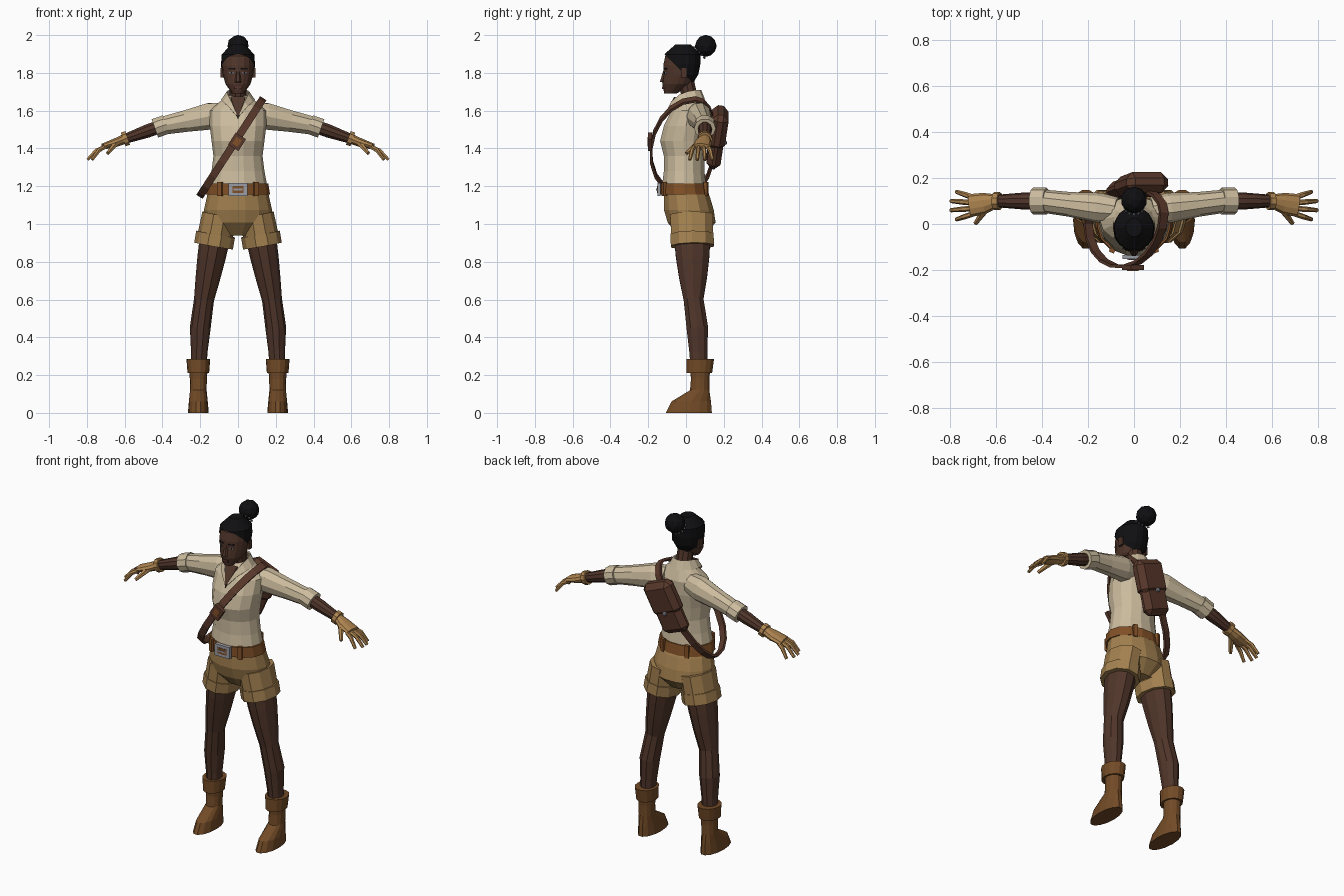
import bpy, bmesh, math
from mathutils import Vector, Matrix, Euler

default_cube = bpy.data.objects.get("Cube")
if default_cube:
    bpy.data.objects.remove(default_cube, do_unlink=True)


def material(name, red, green, blue):
    mat = bpy.data.materials.new(name)
    mat.use_nodes = True
    mat.diffuse_color = (red, green, blue, 1)
    shader = next(node for node in mat.node_tree.nodes if node.type == "BSDF_PRINCIPLED")
    shader.inputs["Base Color"].default_value = mat.diffuse_color
    return mat


def vec(x, y, z):
    return Vector((x, y, z))


SKIN = material("dark skin", .08, .036, .023)
LIPS = material("lip brown", .1, .035, .03)
HAIR = material("black hair", .005, .005, .006)
SHIRT = material("cream cloth", .6, .5, .34)
SHORTS = material("khaki cloth", .37, .22, .08)
GLOVE = material("tan leather", .42, .23, .08)
BOOT = material("boot brown", .17, .07, .02)
BELT = material("belt brown", .22, .08, .02)
STRAP = material("bag brown", .1, .04, .024)
SILVER = material("silver", .33, .34, .38)
X, Y, Z = vec(1, 0, 0), vec(0, 1, 0), vec(0, 0, 1)


def finish(name, mat, bm, mirror=False, thickness=0):
    """Turn a bmesh into a flat shaded object."""
    bmesh.ops.recalc_face_normals(bm, faces=bm.faces[:])
    mesh = bpy.data.meshes.new(name)
    bm.to_mesh(mesh)
    bm.free()
    mesh.materials.append(mat)
    part = bpy.data.objects.new(name, mesh)
    bpy.context.scene.collection.objects.link(part)
    if mirror:
        part.modifiers.new("mirror", "MIRROR")
    if thickness:
        part.modifiers.new("thickness", "SOLIDIFY").thickness = thickness
    return part


def bridge(rings, closed=False):
    """Join point loops into a tube with capped ends, or into an endless band."""
    bm = bmesh.new()
    loops = [[bm.verts.new(point) for point in ring] for ring in rings]
    following = loops[1:] + loops[:1] if closed else loops[1:]
    for low, high in zip(loops, following):
        for i in range(len(low)):
            bm.faces.new((low[i - 1], low[i], high[i], high[i - 1]))
    if not closed:
        bm.faces.new(loops[0])
        bm.faces.new(loops[-1])
    return bm


def loft(points, widths, depths, sides, side=X, axis=None):
    """Elliptical rings that follow the points, or stay square to the axis."""
    rings = []
    last = len(points) - 1
    for i, (point, width, depth) in enumerate(zip(points, widths, depths)):
        along = axis or (points[min(i + 1, last)] - points[max(i - 1, 0)]).normalized()
        across = (side - along * side.dot(along)).normalized()
        normal = along.cross(across)
        angles = [math.tau * k / sides for k in range(sides)]
        rings.append([point + across * width * math.cos(a) + normal * depth * math.sin(a)
                      for a in angles])
    return bridge(rings)


def trunk(bottom, top, widths, fronts, backs, x=0, grow=0, sides=14):
    """Level rings at even heights; fronts and backs are reaches to either side of y = 0."""
    step = (top - bottom) / (len(widths) - 1)
    points = [vec(x, (back - front) / 2, bottom + i * step)
              for i, (front, back) in enumerate(zip(fronts, backs))]
    depths = [(front + back) / 2 + grow for front, back in zip(fronts, backs)]
    return loft(points, [width + grow for width in widths], depths, sides, axis=Z)


def limbs(name, mat, points, widths, depths=None, side=X, sides=10):
    return finish(name, mat, loft(points, widths, depths or widths, sides, side), mirror=True)


def bands(name, mat, start, end, span, width, depth, side=X):
    """A short collar around a limb, placed by its share of the way from start to end."""
    points = [start.lerp(end, share) for share in span]
    return limbs(name, mat, points, [width] * 2, [depth] * 2, side)


def box(name, mat, centre, size, turn=(0, 0, 0), mirror=False):
    bm = bmesh.new()
    bmesh.ops.create_cube(bm, size=1, matrix=Matrix.LocRotScale(centre, Euler(turn), Vector(size)))
    return finish(name, mat, bm, mirror)


def ball(name, mat, centre, radius, detail=1):
    bm = bmesh.new()
    bmesh.ops.create_icosphere(bm, subdivisions=detail, radius=radius,
                               matrix=Matrix.Translation(centre))
    return finish(name, mat, bm)


# Head, with hair cut from a slightly larger copy along the hairline
skull = dict(widths=(.03, .066, .08, .084, .08, .03),
             fronts=(.115, .125, .12, .12, .11, .05),
             backs=(-.05, .03, .06, .07, .07, .02), sides=16)
finish("head", SKIN, trunk(1.69, 1.94, **skull))
hair = trunk(1.69, 1.95, grow=.006, **skull)
bmesh.ops.bisect_plane(hair, geom=hair.verts[:] + hair.edges[:] + hair.faces[:],
                       plane_co=vec(0, -.1, 1.885), plane_no=Y + Z, clear_inner=True)
finish("hair", HAIR, hair)
finish("neck", SKIN, loft([vec(0, .03, 1.62), vec(0, 0, 1.76)], [.045] * 2, [.045] * 2, 10, axis=Z))

# Hair bun with a ring of beads
bun = vec(0, .105, 1.943)
ball("hair_bun", HAIR, bun, .058, detail=2)
tie = bun - (Y + Z) * .035
for k in range(12):
    angle = math.tau * k / 12
    offset = X * math.cos(angle) + (Z - Y).normalized() * math.sin(angle)
    ball("hair_bead", SILVER, tie + offset * .04, .006)

# Face
finish("nose", SKIN, loft([vec(0, -.125, 1.75), vec(0, -.11, 1.82)], (.018, .008), (.016, .008), 6))
box("ears", SKIN, vec(.085, -.01, 1.8), (.014, .03, .05), mirror=True)
eye = vec(.033, -.11, 1.8)
slant = (0, 0, .35)
box("eyes", SILVER, eye, (.022, .008, .008), slant, mirror=True)
box("pupils", HAIR, eye - Y * .002, (.009, .008, .009), slant, mirror=True)
box("eyebrows", HAIR, eye + Z * .022, (.035, .008, .006), slant, mirror=True)
box("mouth", LIPS, vec(0, -.122, 1.722), (.036, .009, .014))

# Shirt body and open neckline
finish("shirt_body", SHIRT, trunk(1.2, 1.68,
                                  widths=(.155, .14, .13, .14, .15, .15, .06),
                                  fronts=(.13, .12, .12, .14, .12, .08, .02),
                                  backs=(.11, .1, .1, .11, .12, .12, .09)))
neckline = bmesh.new()
corners = vec(.04, -.055, 1.67), vec(-.04, -.055, 1.67), vec(0, -.12, 1.555)
neckline.faces.new([neckline.verts.new(corner) for corner in corners])
finish("open_neckline", SKIN, neckline, thickness=.008)

# Collar sweeps from the nape round to the point of the neckline
collar = bmesh.new()
previous = None
for k in range(7):
    share = k / 6.2
    sine, cosine = math.sin(math.pi * share), math.cos(math.pi * share)
    height = 1.71 - .15 * share ** 4
    upper = vec(.06 * sine, .01 + .07 * cosine - .06 * share ** 3, height)
    lower = vec(.09 * sine, .01 + .09 * cosine - .04 * share ** 3, height - .05 * (1 - share ** 3))
    pair = [collar.verts.new(upper), collar.verts.new(lower)]
    if previous:
        collar.faces.new(previous + pair[::-1])
    previous = pair
finish("collar", SHIRT, collar, mirror=True, thickness=.008)

# Arms
shoulder, elbow = vec(.15, .07, 1.57), vec(.4, .1, 1.52)
wrist, knuckles = vec(.6, .1, 1.45), vec(.7, .08, 1.41)
limbs("sleeves", SHIRT, [shoulder.lerp(elbow, -.3), shoulder, shoulder.lerp(elbow, .5), elbow],
      (.055, .066, .054, .05), (.06, .074, .06, .05), side=Y)
bands("sleeve_cuffs", SHIRT, elbow, wrist, (-.1, .2), .058, .054, side=Y)
limbs("forearms", SKIN, [elbow, elbow.lerp(wrist, .4), wrist], (.036, .037, .027), side=Y)

# Gloves with four spread fingers and a thumb
bands("glove_cuffs", GLOVE, elbow, wrist, (.92, 1.04), .04, .04, side=Y)
limbs("hands", GLOVE, [wrist, wrist.lerp(knuckles, .5), knuckles + X * .015],
      (.03, .046, .05), (.027, .024, .017), side=Y)
for k, finger in enumerate(("index", "middle", "ring", "little")):
    spread = k - 1.5
    root = knuckles + Y * spread * .024
    tip = knuckles + vec(.1 - .012 * spread ** 2, .04 * spread, -.07)
    limbs(finger + "_fingers", GLOVE, [root, root.lerp(tip, .5) + Z * .015, tip],
          (.012, .012, .009), side=Y, sides=6)
thumb = wrist.lerp(knuckles, .4) - Y * .02
limbs("thumbs", GLOVE, [thumb, thumb + vec(.05, -.07, -.06)], (.018, .01), side=Y, sides=6)

# Shorts
hip, knee = vec(.1, .03, 1.05), vec(.18, .04, .6)
calf, ankle = vec(.2, .06, .45), vec(.21, .07, .2)
finish("shorts_hips", SHORTS, trunk(.94, 1.21,
                                    widths=(.09, .18, .18, .165, .15),
                                    fronts=(.04, .1, .12, .12, .12),
                                    backs=(.1, .16, .15, .13, .1)))
limbs("shorts_legs", SHORTS, [hip, hip.lerp(knee, .3)], (.09, .095), (.12, .115))
bands("shorts_hems", SHORTS, hip, knee, (.23, .37), .104, .12)

# Belt
finish("belt", BELT, trunk(1.155, 1.215, (.17, .16), (.137, .137), (.125, .115)))
box("front_belt_loops", BELT, vec(.095, -.115, 1.185), (.024, .02, .075), (0, 0, .4), mirror=True)
box("back_belt_loops", BELT, vec(.08, .105, 1.185), (.024, .02, .075), (0, 0, -.3), mirror=True)
buckle = vec(0, -.143, 1.183)
box("belt_buckle", SILVER, buckle, (.1, .018, .07))
box("buckle_opening", BELT, buckle - Y * .007, (.06, .009, .036))
box("buckle_prong", SILVER, buckle - Y * .01, (.05, .009, .009))

# Legs and boots
limbs("legs", SKIN, [hip.lerp(knee, .3), hip.lerp(knee, .5), hip.lerp(knee, .75), knee,
                     calf, calf.lerp(ankle, .5), ankle],
      (.08, .075, .065, .053, .055, .044, .04), (.1, .093, .077, .055, .06, .05, .045))
finish("boots", BOOT, trunk(0, .24, x=ankle.x,
                            widths=(.055, .05, .044, .045, .05),
                            fronts=(.11, .08, -.02, -.025, -.02),
                            backs=(.14, .135, .125, .125, .13)), mirror=True)
finish("boot_cuffs", BOOT, trunk(.21, .285, (.057, .063), (0, 0), (.14, .15), x=ankle.x), mirror=True)

# Shoulder bag, leaning along the strap
bag, lean = vec(.01, .163, 1.455), Euler((-.14, .38, 0))
for name, size, rise in (("bag_body", (.18, .075, .31), 0), ("bag_flap", (.195, .09, .2), .06)):
    centre = Z * rise
    centre.rotate(lean)
    box(name, STRAP, bag + centre, size, lean).modifiers.new("chamfer", "BEVEL").width = .03
stud = vec(0, .045, -.02)
stud.rotate(lean)
ball("bag_clasp", SILVER, bag + stud, .014)

# Strap loops from the left shoulder across the chest to the right hip and up the back
over, under = vec(.13, .05, 1.66), vec(-.2, 0, 1.15)
middle, reach = (over + under) / 2, (over - under) / 2
rings = []
for k in range(20):
    angle = math.tau * k / 20
    sine, cosine = math.sin(angle), math.cos(angle)
    depth = Y * (.21 if sine > 0 else .13)
    along = (-reach * sine - depth * cosine).normalized()
    outward = reach * cosine - depth * sine
    point = middle + outward
    outward = (outward - along * outward.dot(along)).normalized()
    across = along.cross(outward) * .02
    lift = outward * .007
    rings.append([point - across - lift, point + across - lift,
                  point + across + lift, point - across + lift])
finish("bag_strap", STRAP, bridge(rings, closed=True))
clasp = middle - Y * .215 + vec(.03, 0, .03)
box("strap_buckle", STRAP, clasp, (.065, .022, .075), (0, .57, 0))
box("strap_buckle_plate", BELT, clasp - Y * .009, (.034, .009, .04), (0, .57, 0))
